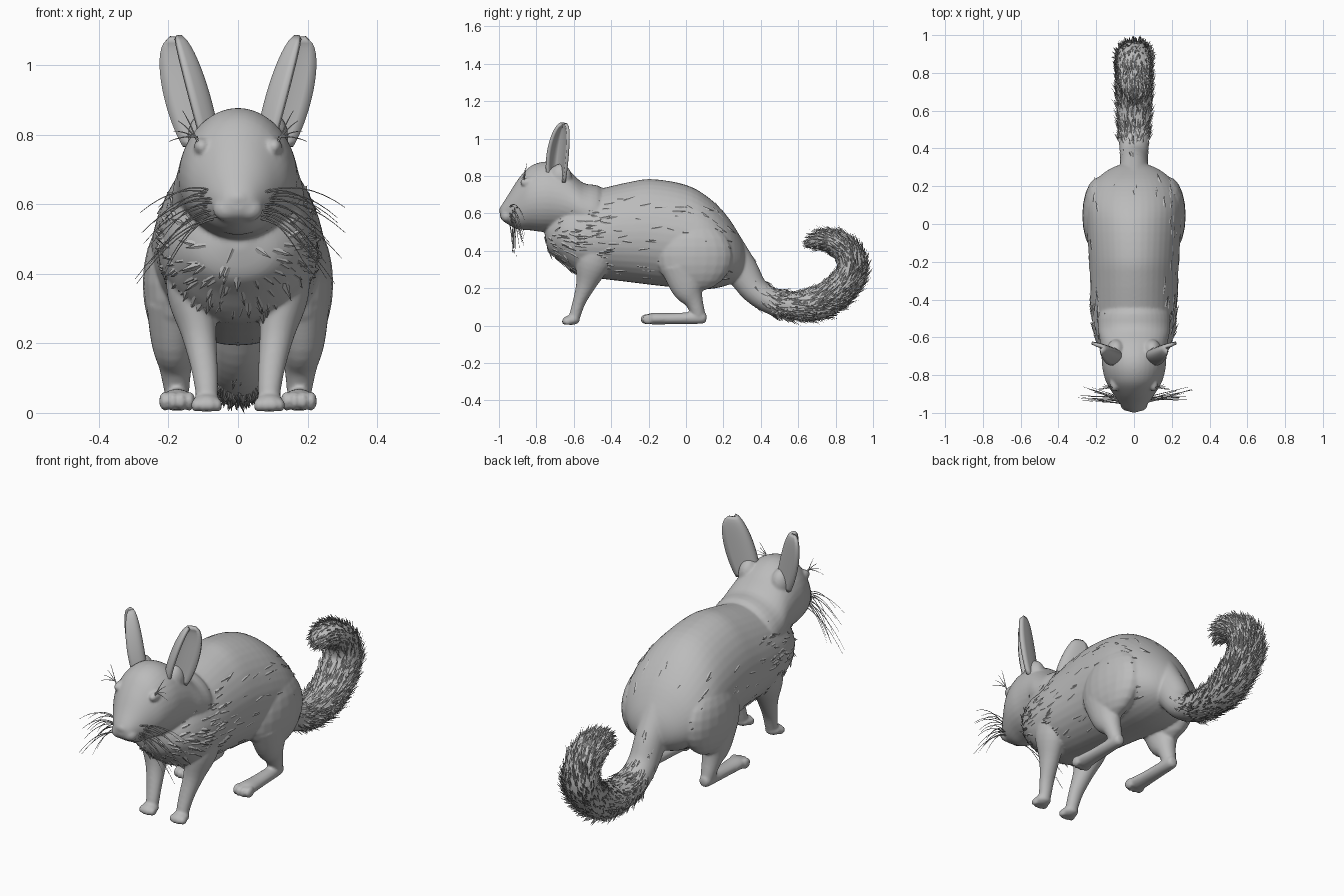
import bpy, bmesh, math, random
from mathutils import Vector, Matrix

random.seed(4)
if "Cube" in bpy.data.objects:
    bpy.data.objects.remove(bpy.data.objects["Cube"], do_unlink=True)

grey = bpy.data.materials.new("fur_grey")
grey.use_nodes = True
COLOUR = (0.5, 0.5, 0.5, 1)
grey.diffuse_color = COLOUR
shader = next(n for n in grey.node_tree.nodes if n.type == 'BSDF_PRINCIPLED')
shader.inputs["Base Color"].default_value = COLOUR
shader.inputs["Roughness"].default_value = 0.8

skin = bmesh.new()  # all solid body parts, fused at the end


def finish(name, bm, smooth=True):
    bmesh.ops.recalc_face_normals(bm, faces=bm.faces)
    for f in bm.faces:
        f.smooth = smooth
    mesh = bpy.data.meshes.new(name)
    bm.to_mesh(mesh)
    bm.free()
    mesh.materials.append(grey)
    ob = bpy.data.objects.new(name, mesh)
    bpy.context.collection.objects.link(ob)
    return ob


def spline(keys, steps):
    """Smooth interpolation of key tuples."""
    k = [Vector(p) for p in keys]
    k = [k[0]] + k + [k[-1]]
    out = []
    for i in range(1, len(k) - 2):
        a, b, c, d = k[i - 1:i + 3]
        for s in range(steps):
            t = s / steps
            out.append(0.5 * (2 * b + (c - a) * t + (2 * a - 5 * b + 4 * c - d) * t * t
                              + (3 * b - a - 3 * c + d) * t ** 3))
    return out + [k[-1]]


def loft(keys, seg=24, steps=4, upright=False, pear=0, side=1):
    """Skin of ellipses along a path; keys are x, y, z, width radius, depth radius."""
    pts = spline(keys, steps)
    centres = [Vector((p[0] * side, p[1], p[2])) for p in pts]
    rings = []
    X = Vector((1, 0, 0))
    for i, (p, c) in enumerate(zip(pts, centres)):
        tangent = centres[min(i + 1, len(pts) - 1)] - centres[max(i - 1, 0)]
        up = Vector((0, 0, 1)) if upright else X.cross(tangent).normalized()
        ring = []
        for j in range(seg):
            a = 2 * math.pi * j / seg
            ring.append(skin.verts.new(c + X * p[3] * math.cos(a) * (1 - pear * math.sin(a))
                                       + up * p[4] * math.sin(a)))
        rings.append(ring)
    samples = []
    for i in range(len(rings) - 1):
        for j in range(seg):
            a, b = rings[i][j], rings[i][(j + 1) % seg]
            c, d = rings[i + 1][(j + 1) % seg], rings[i + 1][j]
            skin.faces.new((a, b, c, d))
            flow = (d.co - a.co).normalized()
            out = (b.co - a.co).cross(d.co - a.co).normalized()
            if out.dot(a.co - centres[i]) < 0:
                out = -out
            samples.append((a.co.copy(), b.co - a.co, d.co - a.co, flow, out))
    skin.faces.new(rings[0])
    skin.faces.new(rings[-1])
    return samples


def ball(centre, radii):
    m = Matrix.Translation(centre) @ Matrix.Diagonal((*radii, 1))
    bmesh.ops.create_uvsphere(skin, u_segments=20, v_segments=12, radius=1, matrix=m)


def fur(name, samples, count, length, width, lift):
    """Thin pointed tufts that follow the flow of a skin."""
    bm = bmesh.new()
    weights = [s[1].length * s[2].length for s in samples]
    for p, across, along, flow, out in random.choices(samples, weights, k=count):
        base = p + across * random.random() + along * random.random() - out * 0.005
        wide = flow.cross(out).normalized()
        aim = flow + out * lift * random.uniform(0.4, 1.4) + wide * random.uniform(-.25, .25)
        tip = bm.verts.new(base + aim.normalized() * length * random.uniform(0.6, 1.2))
        foot = [bm.verts.new(base + v) for v in
                (wide * width, out * width * 0.6, -wide * width)]
        for a, b in ((0, 1), (1, 2), (2, 0)):
            bm.faces.new((foot[a], foot[b], tip))
    finish(name, bm, smooth=False)


# Torso, from chest to rump
torso = loft([
    (0, -.755, .5, .03, .03), (0, -.73, .485, .11, .095), (0, -.67, .495, .175, .155),
    (0, -.58, .49, .21, .22), (0, -.45, .492, .226, .242), (0, -.3, .5, .232, .268),
    (0, -.18, .5, .238, .283), (0, 0, .475, .25, .277), (0, .12, .44, .25, .245),
    (0, .22, .4, .212, .185), (0, .29, .365, .13, .11), (0, .325, .355, .04, .04)],
    seg=40, upright=True, pear=.08)
flanks = [s for s in torso if s[0].y < .2 and s[0].z < .66 and abs(s[4].z) < .85]
fur("flank_fur", flanks, 170, .06, .013, .13)
fur("chest_fur", [s for s in flanks if s[0].y < -.42], 200, .06, .014, .25)

# Head and neck
loft([
    (0, -.995, .605, .015, .02), (0, -.985, .605, .045, .04), (0, -.95, .62, .075, .08),
    (0, -.9, .647, .11, .132), (0, -.84, .678, .146, .168), (0, -.77, .688, .166, .187),
    (0, -.7, .685, .172, .185), (0, -.63, .665, .178, .167), (0, -.55, .625, .19, .138),
    (0, -.45, .585, .175, .152), (0, -.38, .56, .05, .05)],
    seg=36, upright=True, pear=.06)
ball((0, -.978, .617), (.032, .022, .022))

# Tail with a bushy coat
tail = loft([
    (0, .2, .4, .1, .12), (0, .295, .295, .078, .092), (0, .37, .188, .075, .074),
    (0, .47, .125, .083, .07), (0, .6, .105, .09, .077), (0, .72, .125, .095, .087),
    (0, .82, .19, .095, .087), (0, .885, .285, .095, .082), (0, .872, .38, .09, .077),
    (0, .81, .437, .085, .067), (0, .74, .458, .075, .055), (0, .69, .45, .055, .042),
    (0, .66, .44, .02, .02)], seg=28)
fur("tail_fur", [s for s in tail if s[0].y > .42], 1700, .06, .008, .42)
fur("tail_root_fur", [s for s in tail if .34 < s[0].y <= .42], 50, .045, .007, .2)


def ear(name, side):
    """Deeply cupped leaf, opening outward and forward."""
    across, opening = Vector((.57, .82, 0)), Vector((1, -.1, 0))
    nu, nv = 14, 20
    bm = bmesh.new()
    rows = []
    for i in range(nv + 1):
        v = i / nv
        w = (1 - ((v - .4) / .61) ** 2) ** .42
        mid = Vector((.095 + .083 * v, -.69 + .035 * v * v, .765 + .315 * v))
        row = []
        for j in range(nu + 1):
            u = 2 * j / nu - 1
            p = mid + across * .064 * w * u + opening * .085 * w * (u * u - .5)
            row.append(bm.verts.new((p.x * side, p.y, p.z)))
        rows.append(row)
    for a, b in zip(rows, rows[1:]):
        for j in range(nu):
            bm.faces.new((a[j], a[j + 1], b[j + 1], b[j]))
    ob = finish(name, bm)
    mod = ob.modifiers.new("thickness", 'SOLIDIFY')
    mod.thickness, mod.offset = .016, 0


# Paired parts of head and legs
for side, label in ((1, "left"), (-1, "right")):
    ear(label + "_ear", side)
    ball((side * .095, -.67, .79), (.05, .06, .075))
    ball((side * .032, -.958, .585), (.04, .033, .034))
    ball((side * .104, -.845, .765), (.023, .042, .026))
    # Front leg and paw
    loft([(.135, -.46, .46, .075, .11), (.132, -.5, .33, .07, .092),
          (.112, -.535, .22, .05, .054), (.097, -.57, .13, .039, .035),
          (.09, -.592, .06, .033, .031), (.09, -.602, .02, .03, .028)], side=side)
    ball((side * .09, -.614, .029), (.042, .046, .026))
    for d in (-.031, -.0105, .0105, .031):
        ball((side * (.09 + d), -.645 + abs(d) * .4, .022), (.014, .025, .02))
    # Thigh, hind leg and foot
    ball((side * .183, .045, .372), (.091, .205, .19))
    loft([(.185, -.01, .32, .08, .13), (.185, .01, .2, .064, .088),
          (.18, .042, .13, .047, .05), (.177, .063, .07, .037, .038),
          (.175, .07, .035, .031, .031)], side=side)
    loft([(.175, .11, .042, .012, .012), (.175, .092, .042, .03, .031),
          (.175, 0, .039, .036, .031), (.175, -.1, .037, .041, .03),
          (.175, -.18, .037, .046, .031), (.175, -.215, .033, .03, .02)], side=side)
    for d in (-.036, -.012, .012, .036):
        ball((side * (.175 + d), -.217 + abs(d) * .4, .034), (.016, .032, .028))

# Fuse the solid parts into one soft body
body = finish("body", skin)
fuse = body.modifiers.new("fuse", 'REMESH')
fuse.mode, fuse.voxel_size, fuse.use_smooth_shade = 'VOXEL', .007, True
soften = body.modifiers.new("soften", 'SMOOTH')
soften.factor, soften.iterations = .5, 6

# Whiskers and brow hairs
hairs = bpy.data.curves.new("whiskers", 'CURVE')
hairs.dimensions = '3D'
hairs.bevel_depth = .0028
hairs.bevel_resolution = 0
hairs.materials.append(grey)


def hair(root, end, bow):
    a, b = Vector(root), Vector(end)
    sp = hairs.splines.new('POLY')
    sp.points.add(8)
    for i, pt in enumerate(sp.points):
        t = i / 8
        p = a.lerp(b, t) + Vector((0, 0, bow * 4 * t * (1 - t)))
        pt.co = (*p, 1)
        pt.radius = 1 - .75 * t


for side in (1, -1):
    for i in range(16):
        t = i / 15
        reach = random.uniform(.2, .31)
        hair((side * .06, -.955 + .04 * random.random(), .56 + .07 * t),
             (side * reach, random.uniform(-.94, -.86), .37 + .22 * t), .035)
    for i in range(4):
        hair((side * .115, -.865, .775 + .006 * i),
             (side * (.16 + .013 * i), -.85 - .01 * i, .87 - .03 * i), .006)
bpy.context.collection.objects.link(bpy.data.objects.new("whiskers", hairs))
